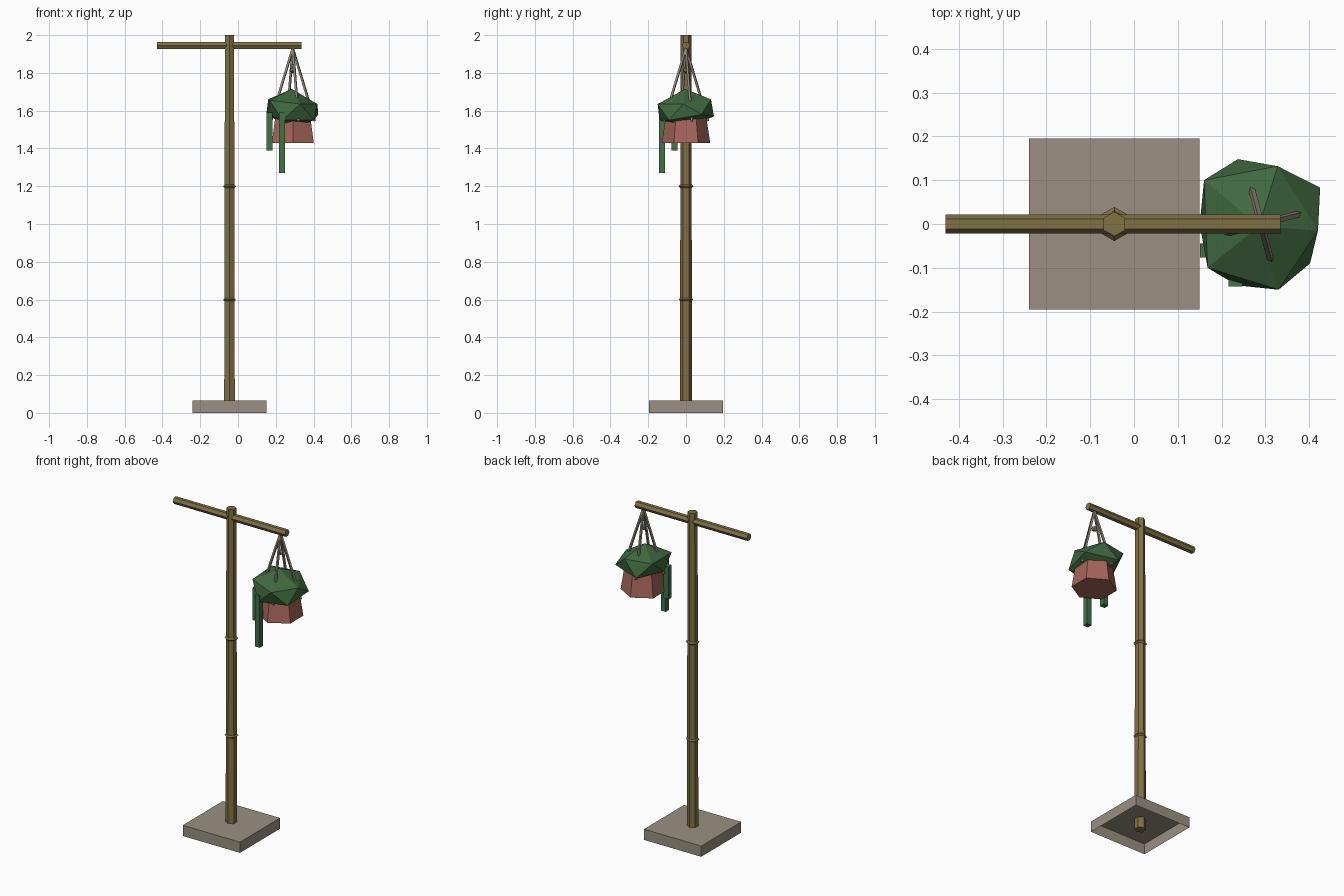
import bpy, bmesh, math
from mathutils import Vector, Matrix

if "Cube" in bpy.data.objects:
    bpy.data.objects.remove(bpy.data.objects["Cube"])


def material(name, rgb):
    m = bpy.data.materials.new(name)
    m.diffuse_color = (*rgb, 1)
    m.use_nodes = True
    m.node_tree.nodes["Principled BSDF"].inputs["Base Color"].default_value = m.diffuse_color
    return m


STONE = material("stone", (0.32, 0.28, 0.22))
WOOD = material("wood", (0.22, 0.17, 0.06))
ROPE = material("rope", (0.30, 0.25, 0.20))
CLAY = material("clay", (0.38, 0.13, 0.10))
LEAF = material("leaf", (0.05, 0.14, 0.05))
VINE = material("vine", (0.05, 0.17, 0.06))


def finish(name, bm, mat):
    bmesh.ops.recalc_face_normals(bm, faces=bm.faces)
    me = bpy.data.meshes.new(name)
    bm.to_mesh(me)
    bm.free()
    me.materials.append(mat)
    ob = bpy.data.objects.new(name, me)
    bpy.context.collection.objects.link(ob)
    return ob


def rod(name, a, b, r1, r2, sides, mat):
    """Tapered prism from a to b, first corner on +y when upright."""
    a, b = Vector(a), Vector(b)
    d = b - a
    turn = Vector((0, 0, 1)).rotation_difference(d).to_matrix().to_4x4()
    bm = bmesh.new()
    bmesh.ops.create_cone(bm, cap_ends=True, segments=sides, radius1=r1, radius2=r2,
                          depth=d.length,
                          matrix=Matrix.Translation((a + b) / 2) @ turn)
    return finish(name, bm, mat)


def box(name, lo, hi, mat, open_bottom=False):
    lo, hi = Vector(lo), Vector(hi)
    bm = bmesh.new()
    bmesh.ops.create_cube(bm, size=1, matrix=Matrix.Translation((lo + hi) / 2)
                          @ Matrix.Diagonal((*(hi - lo), 1)))
    ob = finish(name, bm, mat)
    if open_bottom:
        bm = bmesh.new()
        bm.from_mesh(ob.data)
        bmesh.ops.delete(bm, geom=[f for f in bm.faces if f.normal.z < -0.5],
                         context='FACES_ONLY')
        bm.to_mesh(ob.data)
        bm.free()
    return ob


PX = -0.045   # post axis
HX = 0.29     # basket axis

# Stone foot, hollow underneath
box("base", (PX - 0.195, -0.195, 0), (PX + 0.195, 0.195, 0.066), STONE, True)

# Post and crossbar
rod("post", (PX, 0, 0), (PX, 0, 2), 0.0325, 0.028, 6, WOOD)
rod("crossbar", (-0.43, 0, 1.945), (0.335, 0, 1.945), 0.022, 0.022, 6, WOOD)

# Post collars: six-sided rings of diamond section
for i, z in enumerate((0.6, 1.2)):
    bpy.ops.mesh.primitive_torus_add(major_segments=6, minor_segments=4,
                                     major_radius=0.03, minor_radius=0.009,
                                     location=(PX, 0, z), rotation=(0, 0, math.pi / 2))
    ring = bpy.context.object
    ring.name = f"collar_{i + 1}"
    ring.data.materials.append(WOOD)

# Four hanging ropes and the knot between them
for i in range(4):
    t = math.radians(15 + 90 * i)
    rod(f"rope_{i + 1}", (HX, 0, 1.93),
        (HX + 0.12 * math.cos(t), 0.12 * math.sin(t), 1.545), 0.008, 0.008, 4, ROPE)
bm = bmesh.new()
bmesh.ops.create_icosphere(bm, subdivisions=1, radius=0.018,
                           matrix=Matrix.Translation((HX, 0, 1.815)))
finish("rope_knot", bm, ROPE)

# Flared clay pot
rod("pot", (HX, 0, 1.43), (HX, 0, 1.58), 0.128, 0.105, 6, CLAY)

# Faceted foliage: uneven twenty-sided ball
points = [(0.285, -0.005, 1.715), (HX, 0, 1.505),
          (0.168, -0.10, 1.655), (0.33, -0.15, 1.635), (0.42, -0.015, 1.635),
          (0.328, 0.132, 1.66), (0.16, 0.10, 1.66),
          (0.402, -0.09, 1.55), (0.425, 0.083, 1.58), (0.237, 0.148, 1.57),
          (0.15, 0.0, 1.58), (0.235, -0.14, 1.55)]
bm = bmesh.new()
for p in points:
    bm.verts.new(p)
bmesh.ops.convex_hull(bm, input=bm.verts[:])
finish("foliage", bm, LEAF)

# Trailing vines
for i, (x, y, z0) in enumerate(((0.167, -0.06, 1.39), (0.232, -0.127, 1.27))):
    box(f"vine_{i + 1}", (x - 0.016, y - 0.016, z0), (x + 0.016, y + 0.016, 1.59), VINE)
